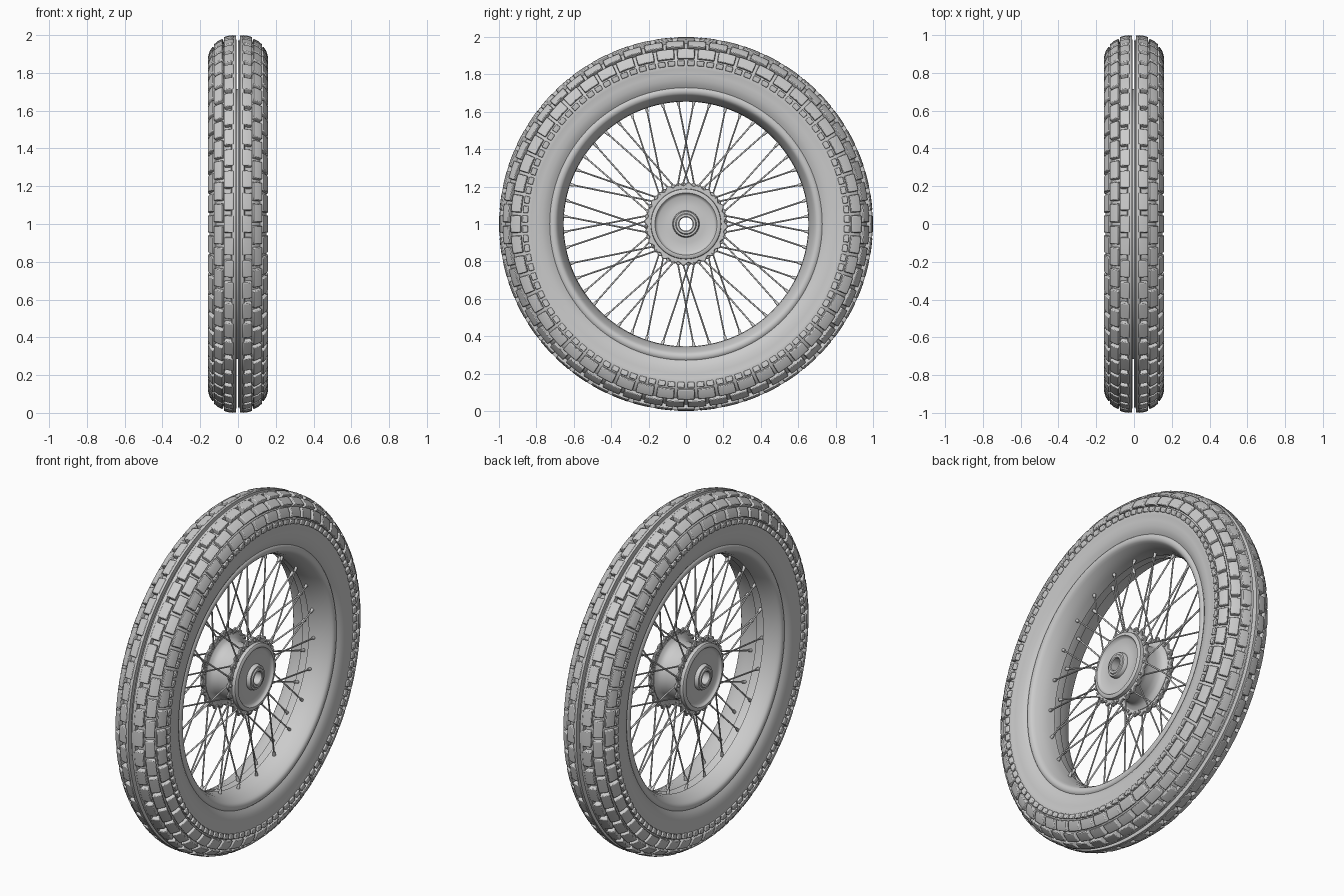
import bpy, bmesh
from math import sin, cos, pi, radians, hypot
from mathutils import Vector, Matrix

if "Cube" in bpy.data.objects:
    bpy.data.objects.remove(bpy.data.objects["Cube"])

N_LUG, N_SPOKE = 52, 24   # lugs per row, spokes per side


def pt(x, r, a):
    return Vector((x, r * sin(a), 1 + r * cos(a)))


def finish(bm, name, angle=35, bevel=0):
    bmesh.ops.recalc_face_normals(bm, faces=bm.faces)
    me = bpy.data.meshes.new(name)
    bm.to_mesh(me)
    bm.free()
    ob = bpy.data.objects.new(name, me)
    bpy.context.collection.objects.link(ob)
    bpy.ops.object.select_all(action='DESELECT')
    ob.select_set(True)
    bpy.context.view_layer.objects.active = ob
    bpy.ops.object.shade_smooth_by_angle(angle=radians(angle))
    if bevel:
        m = ob.modifiers.new("bevel", 'BEVEL')
        m.width, m.segments, m.limit_method = bevel, 2, 'ANGLE'
        m.angle_limit = radians(40)
    return ob


def revolve(half, name, n=128, closed=False, wave=None):
    """Spin a half profile (x, r), mirrored in x, around the wheel axle."""
    prof = half + [(-x, r) for x, r in reversed(half) if x > 1e-6]
    if closed:
        prof = prof + [prof[0]] if prof[0] != prof[-1] else prof
    return spin(prof, name, n, closed, wave)


def spin(prof, name, n=128, closed=False, wave=None):
    bm = bmesh.new()
    pts = prof[:-1] if closed else prof
    rings = []
    for k in range(n):
        a = 2 * pi * k / n
        rings.append([bm.verts.new(pt(x, r + (wave(r, a) if wave else 0), a)) for x, r in pts])
    m = len(pts)
    for k in range(n):
        A, B = rings[k], rings[(k + 1) % n]
        for j in range(m if closed else m - 1):
            q = (j + 1) % m
            bm.faces.new((A[j], A[q], B[q], B[j]))
    return finish(bm, name)


def rod(bm, a, b, r1, r2, seg=8):
    d = b - a
    mat = Matrix.Translation((a + b) / 2) @ d.to_track_quat('Z', 'Y').to_matrix().to_4x4()
    bmesh.ops.create_cone(bm, cap_ends=True, segments=seg, radius1=r1, radius2=r2,
                          depth=d.length, matrix=mat)


# Tyre carcass with centre groove and the two ribs beside it
revolve([(0, 0.972), (0.009, 0.972), (0.011, 0.998), (0.032, 0.997), (0.036, 0.975),
         (0.07, 0.965), (0.105, 0.942), (0.13, 0.91), (0.146, 0.87), (0.152, 0.838),
         (0.149, 0.828), (0.149, 0.80), (0.145, 0.77), (0.137, 0.745), (0.126, 0.728),
         (0.118, 0.715)], "tyre_carcass", 156)


# Tread blocks: staggered rows of rounded lugs
def lug(bm, sec, a, half):
    top = [[bm.verts.new(pt(x, r, a + half * t)) for t in (-1, 0, 1)] for x, r in sec]
    for i in range(2):
        for j in range(2):
            bm.faces.new((top[i][j], top[i + 1][j], top[i + 1][j + 1], top[i][j + 1]))
    order = [(0, 0), (0, 1), (0, 2), (1, 2), (2, 2), (2, 1), (2, 0), (1, 0)]
    base = []
    for i, j in order:
        x, r = sec[i]
        s = 1 if x > 0 else -1
        dx, dr = x - s * 0.03, r - 0.85
        k = 0.032 / hypot(dx, dr)
        base.append(bm.verts.new(pt(x - dx * k, r - dr * k, a + half * 1.08 * (j - 1))))
    for k in range(8):
        q = (k + 1) % 8
        bm.faces.new((top[order[k][0]][order[k][1]], top[order[q][0]][order[q][1]],
                      base[q], base[k]))


rows = [("tread_centre_row", [(0.024, 1.0), (0.05, 0.997), (0.076, 0.989)], N_LUG, 0, 0.38),
        ("tread_middle_row", [(0.082, 0.981), (0.106, 0.969), (0.129, 0.95)], N_LUG, 0.5, 0.41),
        ("tread_shoulder_row", [(0.134, 0.94), (0.149, 0.917), (0.159, 0.886)], N_LUG, 0, 0.41),
        ("tread_edge_row", [(0.160, 0.876), (0.160, 0.862), (0.157, 0.846)], N_LUG * 2, 0.5, 0.36)]
for name, sec, n, off, fill in rows:
    bm = bmesh.new()
    for s in (1, -1):
        for k in range(n):
            lug(bm, [(s * x, r) for x, r in sec], 2 * pi * (k + off) / n, 2 * pi / n * fill)
    finish(bm, name, 40, 0.004)

# Rim with rolled lips and a shallow raised well
revolve([(0, 0.654), (0.04, 0.657), (0.08, 0.667), (0.112, 0.683), (0.124, 0.690),
         (0.131, 0.698), (0.134, 0.710), (0.132, 0.722), (0.126, 0.729), (0.118, 0.724),
         (0.112, 0.70), (0.07, 0.685), (0, 0.675)], "rim")

# Hub body: bored axle, dished covers, waisted drum
half = [(0.128, 0.036), (0.132, 0.040), (0.132, 0.052), (0.126, 0.056), (0.126, 0.066),
        (0.120, 0.070), (0.104, 0.072), (0.102, 0.10), (0.102, 0.150), (0.108, 0.160),
        (0.118, 0.166), (0.118, 0.178), (0.112, 0.187), (0.075, 0.190), (0.066, 0.172),
        (0.05, 0.160), (0.02, 0.157)]
revolve(half, "hub", 96, True)

# Scalloped spoke flanges
for s, side in ((1, "right"), (-1, "left")):
    flange = [(s * x, r) for x, r in [(0.078, 0.18), (0.078, 0.212), (0.081, 0.216),
                                      (0.089, 0.216), (0.092, 0.212), (0.092, 0.18)]]
    ph = radians(3.75) * s
    spin(flange + flange[:1], side + "_flange", N_SPOKE * 8, True,
         lambda r, a: 0.008 * cos(N_SPOKE * (a - ph)) if r > 0.2 else 0)

# Crossed spokes with hub heads and rim nipples
spokes, heads, nipples = bmesh.new(), bmesh.new(), bmesh.new()
for s in (1, -1):
    for i in range(N_SPOKE):
        d = -s * (-1) ** i
        rim_a = radians(15 * i + 3.75 * s)
        hub_a = rim_a + radians(17) * d
        xo = s * (0.085 + 0.010 * (-1) ** i)
        a, b = pt(xo, 0.203, hub_a), pt(s * 0.03, 0.662, rim_a)
        rod(spokes, a, b, 0.0045, 0.0045)
        u = (b - a).normalized()
        rod(nipples, b - u * 0.03, b, 0.007, 0.010)
        rod(heads, pt(s * 0.072, 0.203, hub_a), pt(s * 0.100, 0.203, hub_a), 0.008, 0.008)
finish(spokes, "spokes", 60)
finish(nipples, "spoke_nipples", 60)
finish(heads, "spoke_heads", 60)
